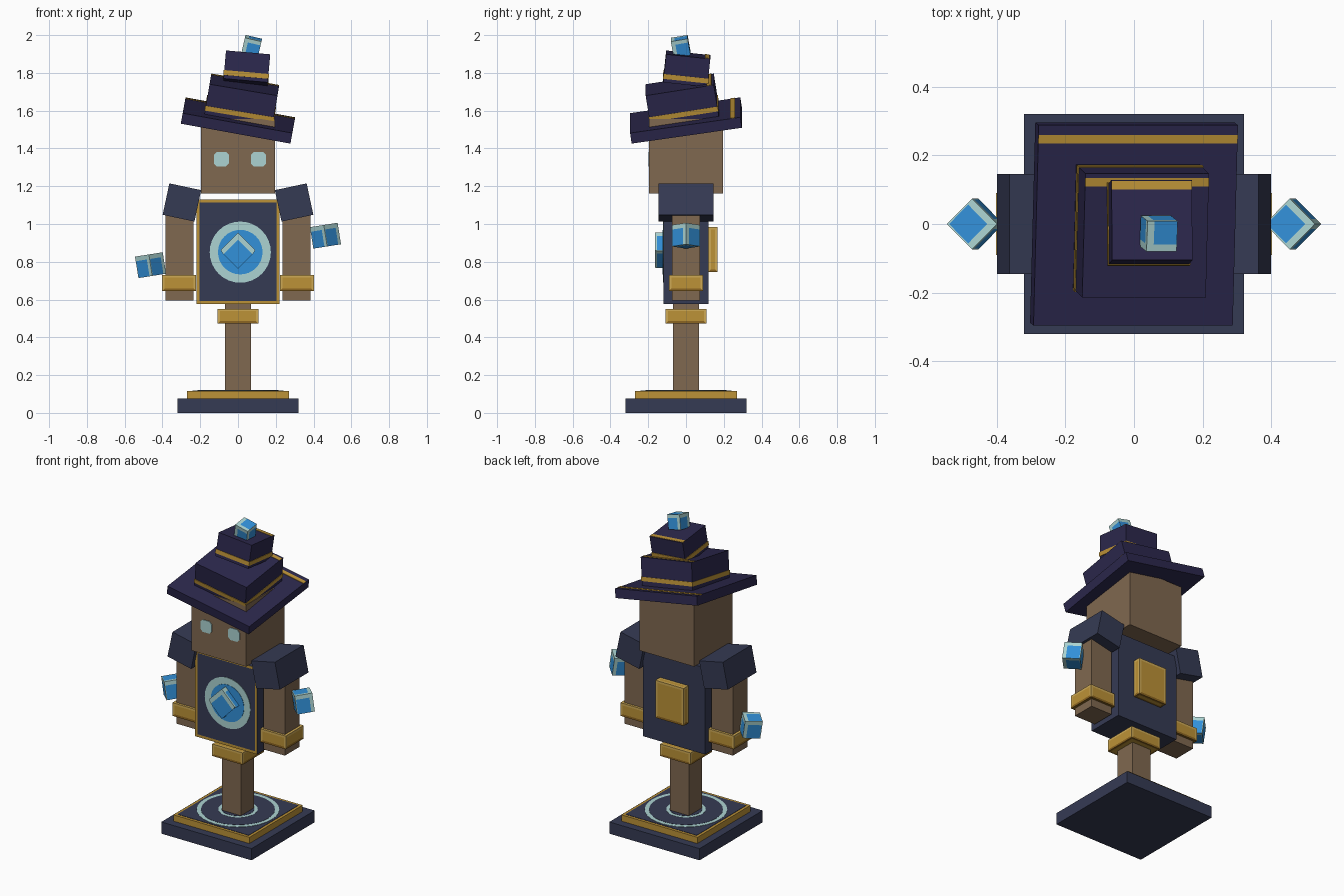
import bpy, bmesh
from math import radians
from mathutils import Matrix, Vector

cube = bpy.data.objects.get("Cube")
if cube:
    bpy.data.objects.remove(cube, do_unlink=True)


def material(name, rgb):
    m = bpy.data.materials.new(name)
    m.use_nodes = True
    m.diffuse_color = (*rgb, 1)
    m.node_tree.nodes["Principled BSDF"].inputs["Base Color"].default_value = (*rgb, 1)
    return m


NAVY = material("slate navy", (0.036, 0.043, 0.088))
HAT = material("hat indigo", (0.025, 0.021, 0.074))
WOOD = material("wood brown", (0.215, 0.138, 0.080))
GOLD = material("gold", (0.503, 0.287, 0.038))
LIGHT = material("light gold", (0.62, 0.40, 0.09))
DARK = material("dark gold", (0.26, 0.13, 0.015))
PALE = material("pale teal", (0.413, 0.658, 0.644))
BLUE = material("crystal blue", (0.032, 0.283, 0.701))


def place(x, y, z, rx=0, ry=0, rz=0):
    """Position followed by tilt about y, tilt about x, and turn about z."""
    m = Matrix.Translation((x, y, z))
    for angle, axis in ((ry, 'Y'), (rx, 'X'), (rz, 'Z')):
        m = m @ Matrix.Rotation(radians(angle), 4, axis)
    return m


def finish(name, bm, matrix, mats):
    me = bpy.data.meshes.new(name)
    bm.to_mesh(me)
    bm.free()
    for m in mats:
        me.materials.append(m)
    ob = bpy.data.objects.new(name, me)
    ob.matrix_world = matrix
    bpy.context.collection.objects.link(ob)
    return ob


def box_mesh(size):
    bm = bmesh.new()
    bmesh.ops.create_cube(bm, size=1)
    bmesh.ops.scale(bm, vec=size, verts=bm.verts)
    bm.normal_update()
    return bm


def box(name, matrix, size, mat):
    return finish(name, box_mesh(size), matrix, [mat])


def framed_box(name, matrix, size, mats, rim, pick=lambda n: True):
    """Box whose picked faces get a rim (second material) around an inset panel."""
    bm = box_mesh(size)
    faces = [f for f in bm.faces if pick(f.normal)]
    trim = bmesh.ops.inset_individual(bm, faces=faces, thickness=rim)["faces"]
    for f in trim:
        f.material_index = 1
    return finish(name, bm, matrix, mats)


def gold_block(name, matrix, size, rim):
    """Gold block with light upper trim and dark lower trim on its faces."""
    bm = box_mesh(size)
    trim = bmesh.ops.inset_individual(bm, faces=bm.faces[:], thickness=rim)["faces"]
    for f in trim:
        c = f.calc_center_median()
        f.material_index = 1 if c.z > -size[2] * 0.3 else 2
    return finish(name, bm, matrix, [GOLD, LIGHT, DARK])


def crystal(name, matrix, size, drift):
    """Pale cube with an off-centre blue patch on every face."""
    bm = box_mesh(size)
    inner = bm.faces[:]
    bmesh.ops.inset_individual(bm, faces=inner, thickness=min(size) * 0.17)
    for f in inner:
        f.material_index = 1
        d = Vector(drift)
        d -= f.normal * d.dot(f.normal)
        bmesh.ops.translate(bm, vec=d, verts=f.verts)
    return finish(name, bm, matrix, [PALE, BLUE])


def disc(name, matrix, radius, mat, sides=32, depth=0.004):
    bm = bmesh.new()
    bmesh.ops.create_cone(bm, cap_ends=True, segments=sides,
                          radius1=radius, radius2=radius, depth=depth)
    return finish(name, bm, matrix, [mat])


# Pedestal with painted rings
box("base_slab", place(0, 0, 0.0375), (0.64, 0.64, 0.075), NAVY)
box("base_step", place(0, 0, 0.095), (0.54, 0.54, 0.04), GOLD)
box("base_step_panel", place(0, 0, 0.115), (0.505, 0.505, 0.004), NAVY)
for i, (r, m) in enumerate(((0.24, PALE), (0.215, NAVY), (0.115, PALE), (0.095, NAVY))):
    disc(f"base_ring_{i + 1}", place(0, 0, 0.117 + i * 0.001), r, m)

# Post and waist
box("post", place(0, 0, 0.35), (0.135, 0.135, 0.47), WOOD)
gold_block("waist_ring", place(0, 0, 0.5125), (0.215, 0.215, 0.077), 0.018)

# Torso with a gold rim around the chest
framed_box("torso", place(0, 0, 0.853), (0.44, 0.24, 0.555), [NAVY, GOLD], 0.024,
           lambda n: n.y < -0.5)
disc("chest_disc", place(0.012, -0.121, 0.851, rx=90), 0.162, PALE)
disc("chest_disc_inner", place(0.012, -0.123, 0.851, rx=90), 0.118, BLUE)
crystal("chest_crystal", place(0, -0.122, 0.862, ry=45), (0.13, 0.086, 0.13),
        (0.016, 0, -0.016))
gold_block("back_plate", place(0, 0.143, 0.865), (0.2, 0.05, 0.24), 0.02)

# Arms
for side, s in (("right", -1), ("left", 1)):
    box(f"{side}_arm", place(s * 0.31, 0, 0.845), (0.15, 0.15, 0.5), WOOD)
    gold_block(f"{side}_cuff", place(s * 0.312, 0, 0.688), (0.18, 0.18, 0.085), 0.02)
    box(f"{side}_shoulder", place(s * 0.297, 0, 1.114, ry=-12 * s),
        (0.172, 0.29, 0.17), NAVY)
    crystal(f"{side}_floating_crystal",
            place(s * 0.463, 0, 0.86 + s * 0.078, ry=-9, rz=45),
            (0.105, 0.105, 0.115), (-0.008, 0.008, -0.012))

# Head and eyes
box("head", place(0, 0, 1.358), (0.39, 0.39, 0.395), WOOD)
for side, x in (("right", -0.088), ("left", 0.109)):
    bm = box_mesh((0.08, 0.006, 0.078))
    edges = [e for e in bm.edges
             if abs((e.verts[0].co - e.verts[1].co).normalized().y) > 0.9]
    bmesh.ops.bevel(bm, geom=edges, offset=0.016, segments=1, affect='EDGES')
    finish(f"{side}_eye", bm, place(x, -0.196, 1.343), [PALE])

# Crooked hat: name, frame, width, height, gold band height above the bottom
tiers = (
    ("hat_brim", place(0, 0, 1.548, rx=8.3, ry=10.3), 0.59, 0.057, None),
    ("hat_middle", place(0.02, -0.02, 1.655, rx=9, ry=9.5), 0.365, 0.17, 0.04),
    ("hat_crown", place(0.046, 0.004, 1.822, rx=-6, ry=5), 0.235, 0.15, 0.032),
)
for name, frame, w, h, band in tiers:
    box(name, frame, (w, w, h), HAT)
    box(name + "_top_stripe", frame @ place(0, w * 0.43, h / 2),
        (w, 0.025, 0.005), GOLD)
    if band:
        box(name + "_band", frame @ place(0, 0, band - h / 2),
            (w + 0.006, w + 0.006, 0.026), GOLD)
crystal("hat_crystal", place(0.072, -0.028, 1.94, rx=10, ry=13),
        (0.09, 0.09, 0.09), (0.01, 0.01, -0.01))
